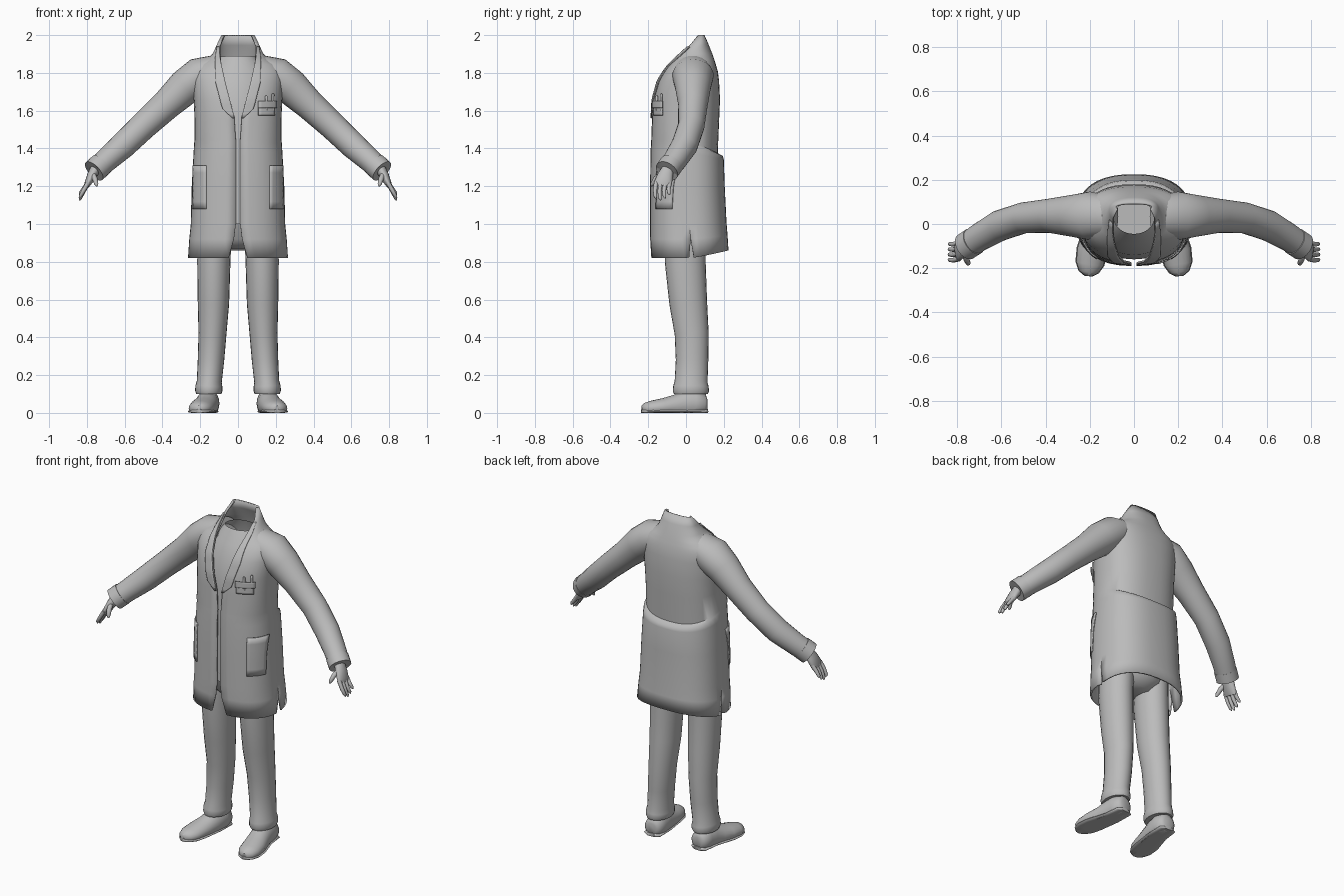
import bpy, bmesh
from math import sin, cos, pi, asin
from mathutils import Vector

if "Cube" in bpy.data.objects:
    bpy.data.objects.remove(bpy.data.objects["Cube"])

grey = bpy.data.materials.new("plain_grey")
grey.use_nodes = True
grey.diffuse_color = (0.5, 0.5, 0.5, 1)
grey.node_tree.nodes["Principled BSDF"].inputs["Base Color"].default_value = (0.5, 0.5, 0.5, 1)


def finish(name, bm, mirror=False, thick=0):
    me = bpy.data.meshes.new(name)
    bm.to_mesh(me)
    bm.free()
    ob = bpy.data.objects.new(name, me)
    bpy.context.collection.objects.link(ob)
    me.materials.append(grey)
    bpy.ops.object.select_all(action="DESELECT")
    ob.select_set(True)
    bpy.context.view_layer.objects.active = ob
    bpy.ops.object.shade_smooth_by_angle(angle=0.9)
    if mirror:
        ob.modifiers.new("mirror", "MIRROR")
    if thick:
        ob.modifiers.new("cloth", "SOLIDIFY").thickness = thick
    return ob


def sheet(bm, rows):
    grid = [[bm.verts.new(p) for p in row] for row in rows]
    for a, b in zip(grid, grid[1:]):
        for j in range(len(a) - 1):
            bm.faces.new((a[j], a[j + 1], b[j + 1], b[j]))
    return grid


def tube(name, path, n=20, ref=(0, 1, 0), caps=True, mirror=True, floor=False, thick=0):
    """Loft of ellipses; each path entry is x, y, z, radius across, radius along ref."""
    bm = bmesh.new()
    pts = [Vector(p[:3]) for p in path]
    rings = []
    for i, p in enumerate(path):
        t = (pts[min(i + 1, len(pts) - 1)] - pts[max(i - 1, 0)]).normalized()
        u = t.cross(Vector(ref)).normalized()
        v = u.cross(t)
        ring = []
        for k in range(n):
            a = 2 * pi * k / n
            q = pts[i] + u * (p[3] * cos(a)) + v * (p[4] * sin(a))
            if floor:
                q.z = max(q.z, 0)
            ring.append(bm.verts.new(q))
        rings.append(ring)
    for a, b in zip(rings, rings[1:]):
        for k in range(n):
            m = (k + 1) % n
            bm.faces.new((a[k], a[m], b[m], b[k]))
    if caps:
        bm.faces.new(rings[0])
        bm.faces.new(rings[-1])
    bmesh.ops.recalc_face_normals(bm, faces=bm.faces)
    return finish(name, bm, mirror, thick)


# Coat sections: height, half width, front y, back y, half opening, lift at the back
COAT = [
    (0.82, .265, -.185, .225, .05, .04), (0.92, .258, -.19, .22, .022, .02),
    (1.0, .25, -.19, .215, .012, 0), (1.2, .245, -.19, .205, .012, 0),
    (1.38, .235, -.188, .2, .012, -.04), (1.43, .232, -.185, .195, .012, -.07),
    (1.445, .23, -.184, .168, .012, -.07), (1.56, .23, -.18, .175, .02, -.02),
    (1.66, .235, -.176, .18, .045, 0), (1.76, .242, -.15, .175, .07, 0),
    (1.81, .24, -.12, .168, .08, 0), (1.845, .215, -.095, .158, .088, 0),
    (1.87, .17, -.075, .15, .092, 0), (1.9, .135, -.05, .14, .095, 0),
    (1.95, .112, 0, .12, .096, 0), (2.0, .088, .055, .098, .076, 0)]
POW = 0.82


def section(z):
    for a, b in zip(COAT, COAT[1:]):
        if z <= b[0]:
            f = (z - a[0]) / (b[0] - a[0])
            return [p + (q - p) * f for p, q in zip(a, b)]
    return COAT[-1]


def angle_at(z, x):
    return asin(min(1, x / section(z)[1]) ** (1 / POW))


def coat_point(z, a, off=0):
    _, hw, yf, yb, _, lift = section(z)
    c = cos(a)
    yc, ry = (yf + yb) / 2, (yb - yf) / 2 + off
    x = (hw + off) * max(sin(a), 0) ** POW
    y = yc - ry * abs(c) ** POW * (1 if c > 0 else -1)
    return Vector((0 if a > pi - 1e-4 else x, y, z + lift * max(0, -c)))


def patch(name, z0, z1, left, right, off, rows=6, cols=6, mirror=True, thick=0.006):
    """Cloth piece lying on the coat between two x limits."""
    bm = bmesh.new()
    grid = []
    for i in range(rows + 1):
        z = z0 + (z1 - z0) * i / rows
        a, b = angle_at(z, left(z)), angle_at(z, right(z))
        grid.append([coat_point(z, a + (b - a) * j / cols, off) for j in range(cols + 1)])
    sheet(bm, grid)
    return finish(name, bm, mirror, thick)


# Coat body with side vents
bm = bmesh.new()
COLS = 20
rows = []
for s in COAT:
    a0 = angle_at(s[0], s[4])
    rows.append([coat_point(s[0], a0 + (pi - a0) * j / COLS) for j in range(COLS + 1)])
grid = sheet(bm, rows)
vent = COLS // 2
edges = [bm.edges.get((grid[i][vent], grid[i + 1][vent])) for i in range(2)]
bmesh.ops.split_edges(bm, edges=edges)
for v in bm.verts:
    p = rows[0][vent]
    if (v.co - p).length < 1e-5 and v.link_faces[0].calc_center_median().y < p.y:
        v.co += Vector((-0.012, -0.025, 0))
finish("coat_body", bm, True, 0.01)

# Lapels, pockets and flap
patch("lapels", 1.56, 1.94, lambda z: section(z)[4] - .003,
      lambda z: section(z)[4] + .008 + .04 * max(0, min(1, (z - 1.56) / .05, (1.95 - z) / .2)),
      .008, rows=16)
patch("hip_pockets", 1.08, 1.31, lambda z: .165, lambda z: .236, .006)
patch("breast_pocket", 1.575, 1.64, lambda z: .105, lambda z: .19, .008, mirror=False)
patch("breast_pocket_flap", 1.615, 1.65, lambda z: .1, lambda z: .195, .015, mirror=False)
for name, x, top in (("left_pen", .185, 1.69), ("right_pen", .15, 1.68)):
    y = coat_point(1.64, angle_at(1.64, x)).y - .006
    tube(name, [(x, y, 1.6, .006, .006), (x, y, top - .005, .007, .007), (x, y, top, .004, .004)],
         n=8, mirror=False)

# Sleeves and cuffs
tube("sleeves", [(.1, .035, 1.83, .07, .09), (.2, .037, 1.785, .1, .11), (.28, .037, 1.725, .095, .095),
                 (.38, .037, 1.63, .08, .078), (.5, .028, 1.52, .073, .07), (.61, -.008, 1.415, .07, .07),
                 (.7, -.06, 1.335, .062, .063), (.755, -.098, 1.285, .06, .06)], n=24)
tube("cuffs", [(.725, -.078, 1.314, .064, .064), (.762, -.102, 1.28, .064, .064),
               (.757, -.099, 1.284, .045, .045)], n=24)

# Hands
tube("palms", [(.755, -.098, 1.29, .028, .032), (.775, -.11, 1.255, .025, .042),
               (.795, -.122, 1.215, .018, .047), (.8, -.125, 1.2, .012, .044)], n=16)
for i, finger in enumerate(("index", "middle", "ring", "little")):
    y, drop = -.158 + .024 * i, (.075, .085, .075, .055)[i]
    tube(finger + "_fingers", [(.793, y, 1.22, .012, .012), (.818, y - .006, 1.21 - drop * .45, .011, .011),
                               (.835, y - .004, 1.21 - drop * .85, .009, .009),
                               (.838, y, 1.21 - drop, .003, .003)], n=10)
tube("thumbs", [(.768, -.125, 1.265, .014, .014), (.758, -.16, 1.24, .014, .014),
                (.75, -.178, 1.212, .011, .011), (.747, -.183, 1.2, .004, .004)], n=10)

# Shirt, open at the neck
tube("shirt", [(0, 0, 1.0, .2, .16), (0, 0, 1.3, .2, .16), (0, 0, 1.55, .2, .16), (0, .005, 1.7, .19, .145),
               (0, .025, 1.8, .16, .115), (0, .03, 1.885, .092, .075)], n=32, caps=False, mirror=False)

# Trousers
tube("trouser_hips", [(0, 0, .87, .08, .08), (0, 0, .92, .17, .12), (0, 0, 1.05, .21, .16)],
     n=32, mirror=False)
tube("trouser_legs", [(.155, .026, .1, .066, .09), (.155, .026, .115, .072, .096), (.154, .026, .14, .072, .094),
                      (.152, .027, .165, .066, .087), (.143, .032, .28, .07, .086), (.135, .03, .42, .074, .09),
                      (.13, .012, .58, .083, .1), (.128, -.004, .8, .088, .108), (.122, -.004, 1.0, .09, .11)], n=24)

# Shoes with flat soles
tube("shoes", [(.155, .112, .045, .03, .03), (.156, .1, .045, .05, .055), (.158, .05, .05, .06, .075),
               (.163, 0, .045, .06, .075), (.175, -.06, .035, .063, .06), (.19, -.12, .03, .067, .048),
               (.2, -.18, .025, .062, .04), (.205, -.215, .022, .045, .032), (.207, -.234, .02, .018, .018)],
     n=20, ref=(0, 0, 1), floor=True)
tube("shoe_soles", [(.155, .116, .008, .03, .012), (.156, .1, .008, .054, .014), (.163, 0, .008, .06, .014),
                    (.19, -.12, .008, .071, .014), (.2, -.18, .008, .066, .014), (.205, -.218, .008, .046, .014),
                    (.207, -.236, .008, .018, .012)], n=16, ref=(0, 0, 1), floor=True)
